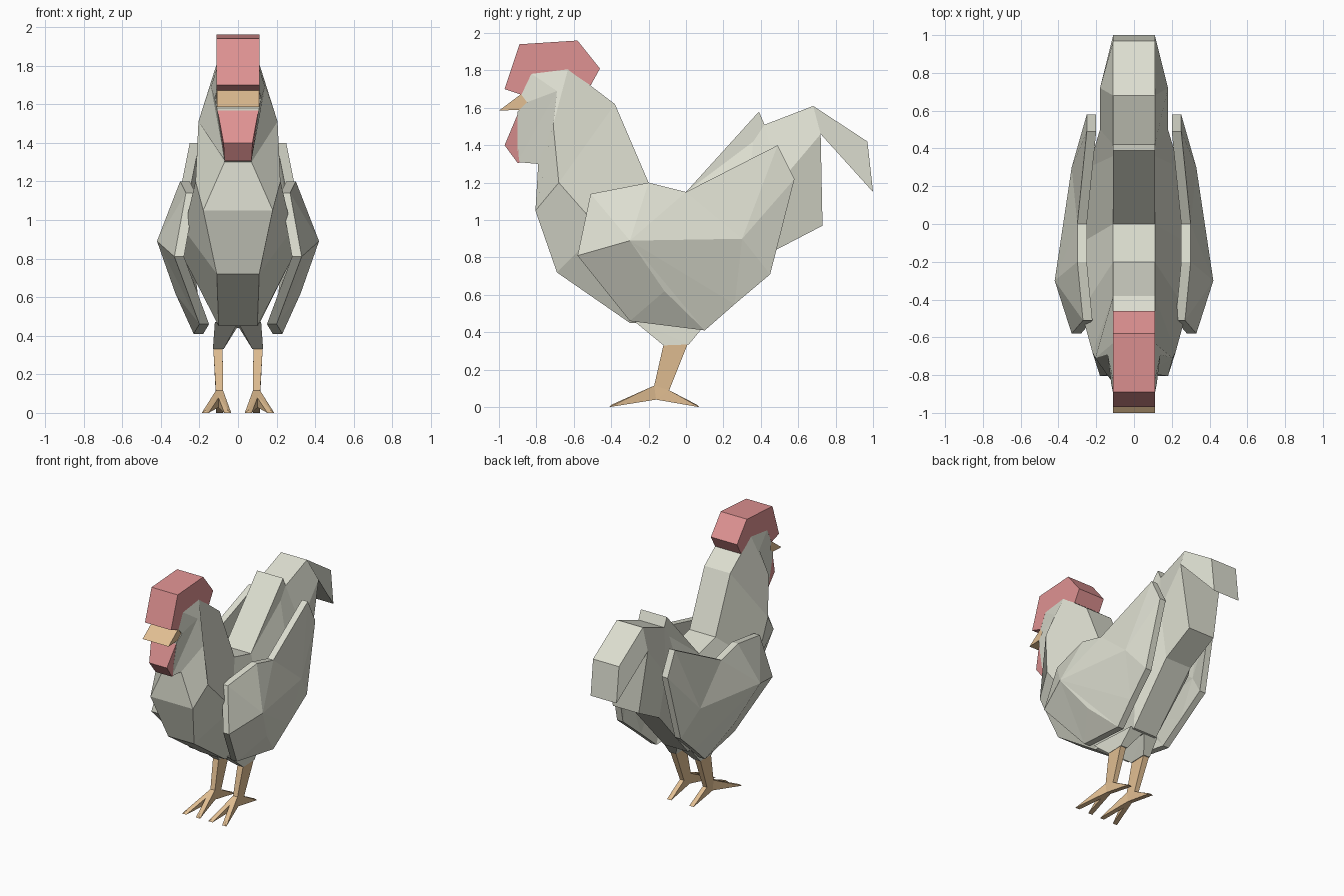
import bpy, bmesh

if "Cube" in bpy.data.objects:
    bpy.data.objects.remove(bpy.data.objects["Cube"])


def material(name, rgb):
    m = bpy.data.materials.new(name)
    m.diffuse_color = (*rgb, 1)
    m.use_nodes = True
    m.node_tree.nodes["Principled BSDF"].inputs["Base Color"].default_value = m.diffuse_color
    return m


FEATHER = material("cream_feathers", (0.72, 0.73, 0.63))
RED = material("comb_red", (0.74, 0.29, 0.29))
TAN = material("beak_tan", (0.76, 0.52, 0.29))


def finish(name, bm, mat):
    bmesh.ops.recalc_face_normals(bm, faces=bm.faces[:])
    me = bpy.data.meshes.new(name)
    bm.to_mesh(me)
    bm.free()
    me.materials.append(mat)
    ob = bpy.data.objects.new(name, me)
    bpy.context.collection.objects.link(ob)
    return ob


def prism(name, profile, mat):
    """Side profile of (y, z, half width) spanned across x = 0."""
    bm = bmesh.new()
    right = [bm.verts.new((w, y, z)) for y, z, w in profile]
    left = [bm.verts.new((-w, y, z)) for y, z, w in profile]
    bm.faces.new(right)
    bm.faces.new(left[::-1])
    n = len(profile)
    for i in range(n):
        j = (i + 1) % n
        bm.faces.new((right[i], left[i], left[j], right[j]))
    return finish(name, bm, mat)


def hulls(name, groups, mat, side):
    """One object from several convex hulls, flipped to a side."""
    bm = bmesh.new()
    for pts in groups:
        vs = [bm.verts.new((side * x, y, z)) for x, y, z in pts]
        bmesh.ops.convex_hull(bm, input=vs)
    return finish(name, bm, mat)


# body: six-sided rings from face to tail, each top / flank / bottom (y, z, half width)
RINGS = [
    ((-.88, 1.67, .11), (-.85, 1.63, .12), (-.90, 1.58, .11)),
    ((-.83, 1.785, .11), (-.69, 1.69, .14), (-.90, 1.31, .07)),
    ((-.63, 1.81, .11), (-.71, 1.51, .205), (-.79, 1.30, .07)),
    ((-.38, 1.62, .11), (-.68, 1.20, .22), (-.805, 1.05, .18)),
    ((-.20, 1.20, .11), (-.46, 0.95, .28), (-.69, 0.72, .11)),
    ((0.00, 1.15, .11), (-.10, 0.80, .28), (-.30, 0.45, .10)),
    ((0.36, 1.42, .11), (0.30, 0.90, .24), (0.12, 0.44, .10)),
    ((0.42, 1.51, .11), (0.50, 1.20, .18), (0.48, 0.84, .11)),
    ((0.68, 1.61, .11), (0.72, 1.46, .18), (0.73, 0.97, .11)),
]
bm = bmesh.new()
loops = []
for ring in RINGS:
    r = [bm.verts.new((w, y, z)) for y, z, w in ring]
    l = [bm.verts.new((-w, y, z)) for y, z, w in ring]
    loops.append(r + l[::-1])
for a, b in zip(loops, loops[1:]):
    for i in range(6):
        j = (i + 1) % 6
        bm.faces.new((a[i], a[j], b[j], b[i]))
for cap in (loops[0], loops[-1]):
    bm.faces.new(cap[0:1] + cap[1:2] + cap[4:5] + cap[5:6])
    bm.faces.new(cap[1:5])
finish("body", bm, FEATHER)

# tail feathers
prism("tail_plume", [(.68, 1.61, .11), (.97, 1.42, .11), (1.0, 1.15, .11), (.72, 1.46, .18)], FEATHER)
prism("tail_front", [(0, 1.15, .11), (.39, 1.58, .11), (.42, 1.51, .11), (.49, 1.38, .11), (.1, 1.1, .11)], FEATHER)

# comb, beak and wattle
prism("comb", [(y, z, .111) for y, z in (
    (-.97, 1.70), (-.89, 1.94), (-.58, 1.96), (-.46, 1.81), (-.51, 1.72),
    (-.63, 1.80), (-.83, 1.775), (-.88, 1.67))], RED)
prism("beak", [(-1.0, 1.585, .11), (-.88, 1.675, .11), (-.83, 1.63, .112), (-.88, 1.59, .11)], TAN)
prism("wattle", [(-.89, 1.59, .11), (-.97, 1.40, .075), (-.90, 1.305, .07), (-.88, 1.31, .07)], RED)

# wings: faceted outer shell with an inward thickness
WING = [
    (.27, -.51, 1.14), (.30, -.20, 1.20), (.30, 0, 1.15), (.25, .49, 1.40),
    (.25, .58, 1.22), (.27, .45, .71), (.25, .26, .55), (.23, .10, .41),
    (.20, -.30, .46), (.33, -.58, .81),
    (.42, -.30, .89), (.33, .30, .90), (.325, -.115, .62),
]
SHELL = [(0, 1, 10), (1, 2, 10), (2, 11, 10), (2, 3, 11), (3, 4, 11), (4, 5, 11),
         (5, 6, 11), (6, 10, 11), (6, 7, 10), (7, 12, 10), (7, 8, 12),
         (8, 10, 12), (8, 9, 10), (9, 0, 10)]
for side, label in ((1, "right"), (-1, "left")):
    bm = bmesh.new()
    outer = [bm.verts.new((side * x, y, z)) for x, y, z in WING]
    inner = [bm.verts.new((side * (x - .05), y, z)) for x, y, z in WING]
    for a, b, c in SHELL:
        bm.faces.new((outer[a], outer[b], outer[c]))
        bm.faces.new((inner[c], inner[b], inner[a]))
    for i in range(10):
        j = (i + 1) % 10
        bm.faces.new((outer[i], inner[i], inner[j], outer[j]))
    finish(label + "_wing", bm, FEATHER)

    # thigh
    hulls(label + "_thigh", [[
        (0, -.29, .47), (.12, -.29, .47), (0, .11, .45), (.12, .11, .45),
        (.075, -.12, .33), (.13, -.12, .33), (.075, .015, .335), (.13, .015, .335)]],
        FEATHER, side)

    # shank with two front toes and one back toe
    ankle = [(.077, -.17, .115), (.115, -.17, .115), (.08, -.09, .09),
             (.115, -.09, .09), (.08, -.16, .04), (.115, -.16, .04)]
    knee = [(.08, -.12, .335), (.128, -.12, .335), (.08, .01, .34), (.128, .01, .34)]

    def toe(x, y, base):
        return base + [(x - .018, y, 0), (x + .018, y, 0), (x, y + .01 * (1 if y < 0 else -1), .012)]

    front = [ankle[i] for i in (0, 1, 4, 5)] + [(.097, -.11, .085)]
    hulls(label + "_leg", [
        ankle[:4] + knee, ankle,
        toe(.053, -.41, front), toe(.17, -.41, front),
        toe(.095, .07, ankle[2:])], TAN, side)
